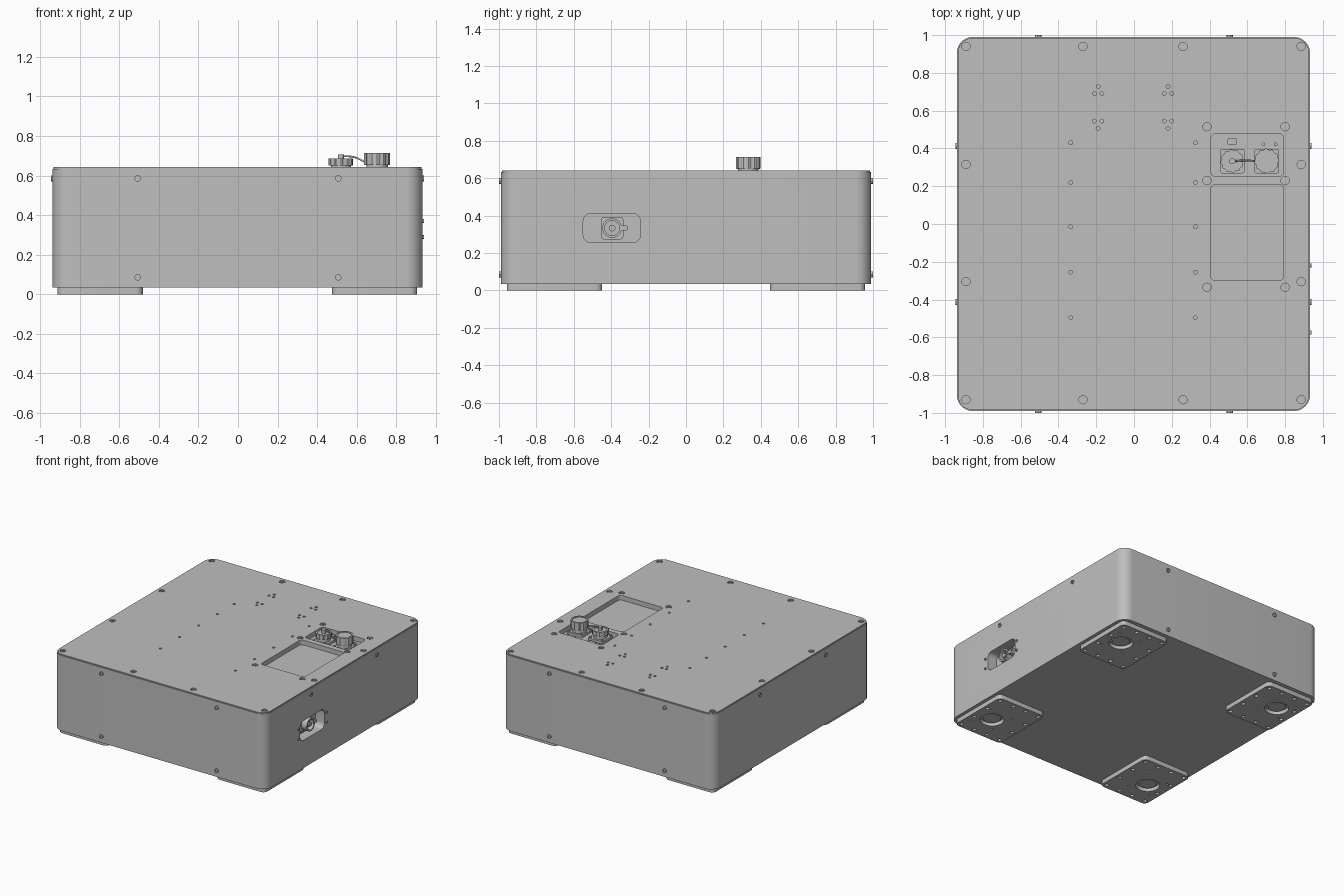
import bpy, bmesh, math
from mathutils import Matrix, Vector

if "Cube" in bpy.data.objects:
    bpy.data.objects.remove(bpy.data.objects["Cube"], do_unlink=True)


def material(name, v):
    m = bpy.data.materials.new(name)
    m.use_nodes = True
    m.diffuse_color = (v, v, v, 1)
    m.node_tree.nodes["Principled BSDF"].inputs["Base Color"].default_value = (v, v, v, 1)
    return m


GREY = material("housing grey", 0.52)
parts = []


def rounded(w, d, r, seg=8):
    """Rounded rectangle outline, counter-clockwise."""
    pts = []
    for k, (sx, sy) in enumerate([(1, 1), (-1, 1), (-1, -1), (1, -1)]):
        for i in range(seg + 1):
            a = (k + i / seg) * math.pi / 2
            pts.append((sx * (w / 2 - r) + r * math.cos(a), sy * (d / 2 - r) + r * math.sin(a)))
    return pts


def circle(r, n=16, ridge=0):
    """Circle outline; ridge pulls in every other pair of points for grips."""
    return [((r - ridge * (i // 2 % 2)) * math.cos(math.tau * i / n),
             (r - ridge * (i // 2 % 2)) * math.sin(math.tau * i / n)) for i in range(n)]


def prism(bm, outline, x, y, z0, z1):
    low = [bm.verts.new((x + u, y + v, z0)) for u, v in outline]
    high = [bm.verts.new((x + u, y + v, z1)) for u, v in outline]
    n = len(outline)
    bm.faces.new(low[::-1])
    top = bm.faces.new(high)
    for i in range(n):
        bm.faces.new((low[i], low[(i + 1) % n], high[(i + 1) % n], high[i]))
    return top


def recess(bm, face, rim, depth):
    """Inset a cap and sink its middle."""
    bm.normal_update()
    normal = face.normal.copy()
    bmesh.ops.inset_region(bm, faces=[face], thickness=rim)
    sunk = bmesh.ops.extrude_discrete_faces(bm, faces=[face])["faces"][0]
    bmesh.ops.translate(bm, vec=-normal * depth, verts=sunk.verts)


def finish(bm, name, matrix=Matrix(), keep=True):
    mesh = bpy.data.meshes.new(name)
    bm.transform(matrix)
    bmesh.ops.recalc_face_normals(bm, faces=bm.faces)
    bm.to_mesh(mesh)
    bm.free()
    ob = bpy.data.objects.new(name, mesh)
    bpy.context.collection.objects.link(ob)
    if keep:
        mesh.materials.append(GREY)
        parts.append(ob)
    else:
        ob.hide_render = True
    return ob


def solid(name, shapes, matrix=Matrix(), keep=True):
    bm = bmesh.new()
    for s in shapes:
        prism(bm, *s)
    return finish(bm, name, matrix, keep)


def cut(targets, cutter):
    for ob in targets:
        mod = ob.modifiers.new("cut", "BOOLEAN")
        mod.operation, mod.solver, mod.object = "DIFFERENCE", "EXACT", cutter
        bpy.context.view_layer.objects.active = ob
        bpy.ops.object.modifier_apply(modifier=mod.name)
    bpy.data.objects.remove(cutter, do_unlink=True)


def screws(name, places, r, z0, z1, matrix=Matrix()):
    bm = bmesh.new()
    for x, y in places:
        recess(bm, prism(bm, circle(r, 12), x, y, z0, z1), r * 0.45, 0.006)
    return finish(bm, name, matrix)


def side(angle, dist):
    """Frame on a side wall: local x along it, y up, z outward."""
    return (Matrix.Rotation(math.radians(angle), 4, "Z")
            @ Matrix.Translation((0, -dist, 0)) @ Matrix.Rotation(math.pi / 2, 4, "X"))


FRONT, BACK = side(0, 0.99), side(180, 0.99)
RIGHT, LEFT = side(90, 0.932), side(270, 0.938)
CX, TOP = -0.003, 0.642

# Housing and lid
body = solid("housing", [(rounded(1.87, 1.98, 0.085, 10), CX, 0, 0.035, 0.634)])
lid = solid("lid", [(rounded(1.86, 1.97, 0.08, 10), CX, 0, 0.634, TOP)])

# Pockets in the lid and the side wall
cut([body, lid], solid("pocket_cutter", [
    (rounded(0.385, 0.51, 0.025), 0.6, -0.045, 0.605, 0.7),
    (rounded(0.385, 0.225, 0.025), 0.6, 0.365, 0.605, 0.7)], keep=False))
cut([body], solid("inlet_cutter", [(rounded(0.305, 0.155, 0.04), -0.397, 0.333, -0.08, 0.05)],
                  RIGHT, keep=False))

# Countersunk lid screws, around the edge and around the pockets
lid_screws = [(x, y) for x in (-0.89, 0.885) for y in (0.94, 0.315, -0.305, -0.93)]
lid_screws += [(x, y) for x in (-0.27, 0.26) for y in (0.94, -0.93)]
lid_screws += [(x, y) for x in (0.386, 0.8) for y in (0.515, 0.23, -0.335)]
cut([lid], solid("screw_cutter", [(circle(0.022), x, y, 0.62, 0.7) for x, y in lid_screws], keep=False))
screws("lid_screws", lid_screws, 0.017, 0.63, 0.641)

# Mounting holes in the lid
holes = [(x, y) for x in (-0.335, 0.325) for y in (0.43, 0.22, -0.015, -0.255, -0.495)]
for cx in (-0.19, 0.18):
    for cy, s in ((0.69, 1), (0.545, -1)):
        holes += [(cx - 0.02, cy), (cx + 0.02, cy), (cx, cy + 0.038 * s)]
cut([lid], solid("hole_cutter", [(circle(0.01, 12), x, y, 0.62, 0.7) for x, y in holes], keep=False))

# Screws on the walls
for name, frame in (("front_screws", FRONT), ("back_screws", BACK)):
    screws(name, [(x, z) for x in (-0.507, 0.507) for z in (0.085, 0.585)], 0.016, -0.01, 0.01, frame)
for name, frame in (("right_screws", RIGHT), ("left_screws", LEFT)):
    screws(name, [(y, 0.585) for y in (-0.413, 0.413)], 0.016, -0.01, 0.007, frame)
screws("inlet_screws", [(y, z) for y in (-0.575, -0.22) for z in (0.29, 0.37)], 0.01, -0.01, 0.007, RIGHT)

# Power inlet inside the side pocket
bm = bmesh.new()
prism(bm, rounded(0.12, 0.12, 0.015, 3), -0.395, 0.333, -0.085, -0.06)
recess(bm, prism(bm, circle(0.052, 24), -0.395, 0.333, -0.065, -0.015), 0.012, 0.035)
prism(bm, circle(0.018, 12), -0.395, 0.333, -0.06, -0.02)
prism(bm, rounded(0.045, 0.026, 0.006, 3), -0.335, 0.333, -0.06, -0.02)
for u in (-0.045, 0.045):
    for v in (-0.045, 0.045):
        prism(bm, circle(0.01, 8), -0.395 + u, 0.333 + v, -0.065, -0.052)
finish(bm, "power_inlet", RIGHT)

# Connector panel in the small lid pocket
bm = bmesh.new()
for x in (0.52, 0.703):
    prism(bm, rounded(0.13, 0.13, 0.012, 3), x, 0.333, 0.6, 0.625)
    for u in (-0.052, 0.052):
        for v in (-0.052, 0.052):
            prism(bm, circle(0.009, 8), x + u, 0.333 + v, 0.62, 0.632)
finish(bm, "connector_flanges")

bm = bmesh.new()
prism(bm, circle(0.05, 24), 0.52, 0.333, 0.62, 0.65)
recess(bm, prism(bm, circle(0.062, 48, 0.005), 0.52, 0.333, 0.65, 0.685), 0.012, 0.006)
prism(bm, circle(0.016, 12), 0.52, 0.333, 0.675, 0.705)
finish(bm, "small_cap")

bm = bmesh.new()
prism(bm, circle(0.055, 24), 0.703, 0.333, 0.62, 0.652)
recess(bm, prism(bm, circle(0.066, 48, 0.005), 0.703, 0.333, 0.652, 0.713), 0.012, 0.006)
finish(bm, "large_cap")

solid("data_port", [(rounded(0.11, 0.05, 0.008, 3), 0.52, 0.437, 0.6, 0.612),
                    (rounded(0.05, 0.03, 0.004, 3), 0.52, 0.437, 0.61, 0.622)])
solid("indicators", [(circle(0.01, 12), 0.685, 0.422, 0.6, 0.615),
                     (circle(0.01, 12), 0.75, 0.422, 0.6, 0.615),
                     (rounded(0.034, 0.016, 0.007, 4), 0.717, 0.44, 0.6, 0.612)])

# Strap joining the two caps
curve = bpy.data.curves.new("cap_strap", "CURVE")
curve.dimensions, curve.bevel_depth, curve.bevel_resolution = "3D", 0.005, 1
curve.use_fill_caps = True
spline = curve.splines.new("BEZIER")
path = [(0.52, 0.333, 0.698), (0.59, 0.336, 0.692), (0.655, 0.333, 0.66)]
spline.bezier_points.add(len(path) - 1)
for p, co in zip(spline.bezier_points, path):
    p.co = Vector(co)
    p.handle_left_type = p.handle_right_type = "AUTO"
strap = bpy.data.objects.new("cap_strap", curve)
bpy.context.collection.objects.link(strap)
curve.materials.append(GREY)

# Four drilled foot plates, each with a levelling pad in its large hole
for sx, nx in ((-1, "left"), (1, "right")):
    for sy, ny in ((-1, "front"), (1, "back")):
        x, y = CX + sx * 0.693, sy * 0.703
        px, py = x + sx * 0.05, y + sy * 0.03
        foot = solid(f"{ny}_{nx}_foot", [(rounded(0.43, 0.51, 0.035, 5), x, y, 0, 0.037)])
        drill = [(u, v) for u in (-0.18, 0.18) for v in (-0.22, -0.075, 0.075, 0.22)]
        drill += [(u, v) for u in (-0.06, 0.06) for v in (-0.22, 0.22)]
        shapes = [(circle(0.015, 12), x + u, y + v, -0.02, 0.03) for u, v in drill]
        shapes += [(circle(0.009, 8), px + u, py + v, -0.02, 0.03)
                   for u in (-0.1, 0.1) for v in (-0.1, 0.1)]
        shapes.append((circle(0.088, 32), px, py, -0.02, 0.03))
        cut([foot], solid("foot_cutter", shapes, keep=False))
        bm = bmesh.new()
        prism(bm, circle(0.065, 24), px, py, 0.012, 0.036)
        finish(bm, f"{ny}_{nx}_pad")

# Smooth rounded walls, keep hard edges
for ob in parts:
    bpy.ops.object.select_all(action="DESELECT")
    ob.select_set(True)
    bpy.context.view_layer.objects.active = ob
    bpy.ops.object.shade_smooth_by_angle(angle=math.radians(30))
